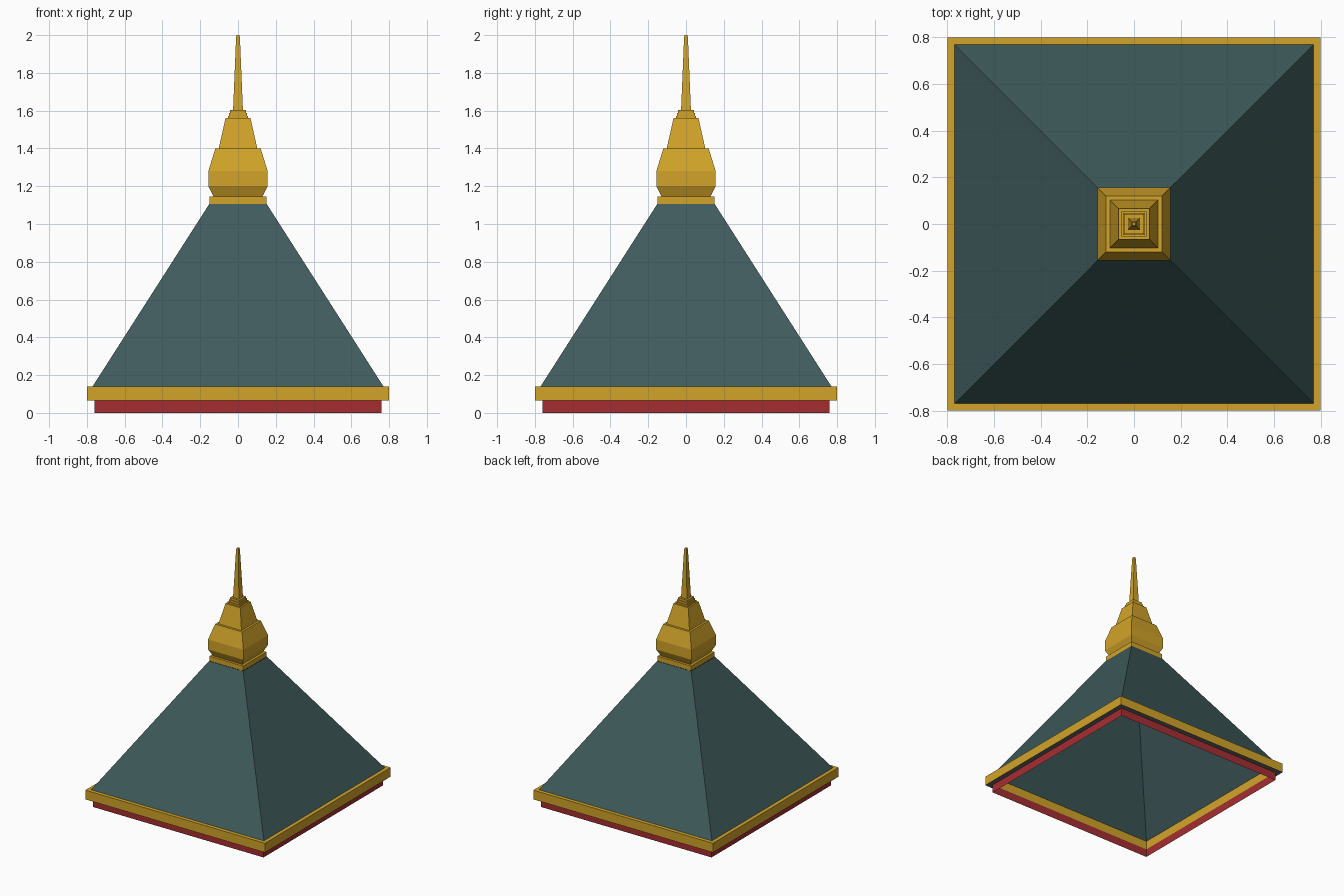
import bpy
import bmesh

cube = bpy.data.objects.get("Cube")
if cube:
    bpy.data.objects.remove(cube, do_unlink=True)


def material(name, rgb):
    mat = bpy.data.materials.new(name)
    mat.use_nodes = True
    mat.diffuse_color = (*rgb, 1)
    mat.node_tree.nodes["Principled BSDF"].inputs["Base Color"].default_value = (*rgb, 1)
    return mat


gold = material("gold", (0.64, 0.37, 0.022))
slate = material("slate_green", (0.051, 0.105, 0.107))
red = material("dark_red", (0.376, 0.027, 0.031))
grey = material("grey", (0.13, 0.13, 0.135))

CORNERS = [(-1, -1), (1, -1), (1, 1), (-1, 1)]


def square_tower(name, profile, mats, caps=False, closed=False):
    """Sweep a (half width, height) profile around a square plan."""
    bm = bmesh.new()
    rings = [[bm.verts.new((r * x, r * y, z)) for x, y in CORNERS] for r, z in profile]
    pairs = list(zip(rings, rings[1:]))
    if closed:
        pairs.append((rings[-1], rings[0]))
    for low, high in pairs:
        for i in range(4):
            j = (i + 1) % 4
            bm.faces.new((low[i], low[j], high[j], high[i]))
    if caps:
        bm.faces.new(rings[0][::-1])
        bm.faces.new(rings[-1])
    bm.normal_update()
    # A second material goes on downward faces
    if len(mats) > 1:
        for face in bm.faces:
            face.material_index = int(face.normal.z < -0.9)
    mesh = bpy.data.meshes.new(name)
    bm.to_mesh(mesh)
    bm.free()
    for mat in mats:
        mesh.materials.append(mat)
    obj = bpy.data.objects.new(name, mesh)
    bpy.context.scene.collection.objects.link(obj)
    return obj


# Open skirt below the eaves
square_tower("base_skirt", [(0.76, 0), (0.76, 0.066)], [red])

# Eaves trim with a grey underside
square_tower("eaves_trim", [(0.76, 0.066), (0.8, 0.066), (0.8, 0.14), (0.765, 0.14)],
             [gold, grey], closed=True)

# Hollow pyramid roof
square_tower("roof", [(0.77, 0.14), (0.152, 1.106)], [slate])

# Finial: collar, bulb, neck, stepped rings and spire
square_tower("finial_collar", [(0.15, 1.106), (0.15, 1.145)], [gold], caps=True)
square_tower("finial_bulb", [(0.13, 1.145), (0.157, 1.2), (0.157, 1.28), (0.12, 1.4)],
             [gold], caps=True)
square_tower("finial_neck", [(0.102, 1.4), (0.066, 1.56)], [gold], caps=True)
square_tower("finial_steps", [(0.054, 1.56), (0.054, 1.572), (0.048, 1.572), (0.048, 1.588),
                              (0.042, 1.588), (0.042, 1.604)], [gold], caps=True)
square_tower("spire", [(0.026, 1.604), (0.01, 1.99), (0.007, 2.0)], [gold], caps=True)
